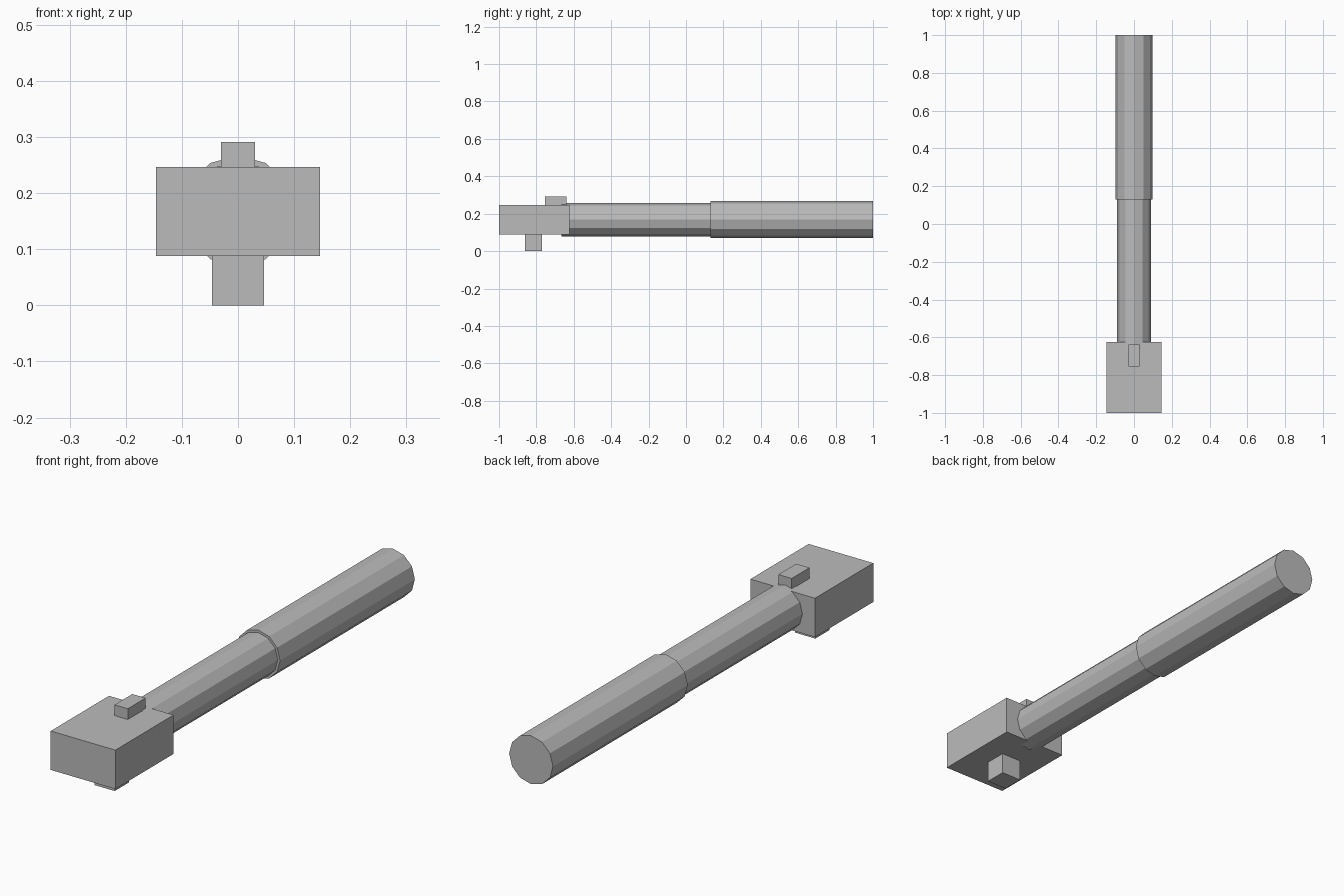
import bpy
import math

cube = bpy.data.objects.get("Cube")
if cube:
    bpy.data.objects.remove(cube, do_unlink=True)

steel = bpy.data.materials.new("grey steel")
steel.use_nodes = True
steel.diffuse_color = (0.5, 0.5, 0.5, 1)
steel.node_tree.nodes["Principled BSDF"].inputs["Base Color"].default_value = (0.5, 0.5, 0.5, 1)

AXIS_Z = 0.168  # height of the handle's centre line


def finish(obj, name):
    obj.name = name
    obj.data.name = name
    obj.data.materials.clear()
    obj.data.materials.append(steel)


def box(name, width, y0, y1, z0, z1):
    bpy.ops.mesh.primitive_cube_add(size=1, location=(0, (y0 + y1) / 2, (z0 + z1) / 2))
    obj = bpy.context.object
    obj.scale = (width, y1 - y0, z1 - z0)
    bpy.ops.object.transform_apply(location=False, rotation=False, scale=True)
    finish(obj, name)


def rod(name, radius, y0, y1):
    # twelve flat sides, with a corner on top
    bpy.ops.mesh.primitive_cylinder_add(
        vertices=12, radius=radius, depth=y1 - y0,
        location=(0, (y0 + y1) / 2, AXIS_Z), rotation=(math.pi / 2, 0, 0))
    finish(bpy.context.object, name)


# Handle
rod("shaft", 0.089, -0.665, 0.15)
rod("grip", 0.099, 0.13, 1.0)

# Ratchet head with its square drive and direction switch
box("head", 0.292, -1.0, -0.624, 0.088, 0.247)
box("square_drive", 0.092, -0.861, -0.769, 0.0, 0.1)
box("direction_switch", 0.06, -0.754, -0.639, 0.23, 0.291)
